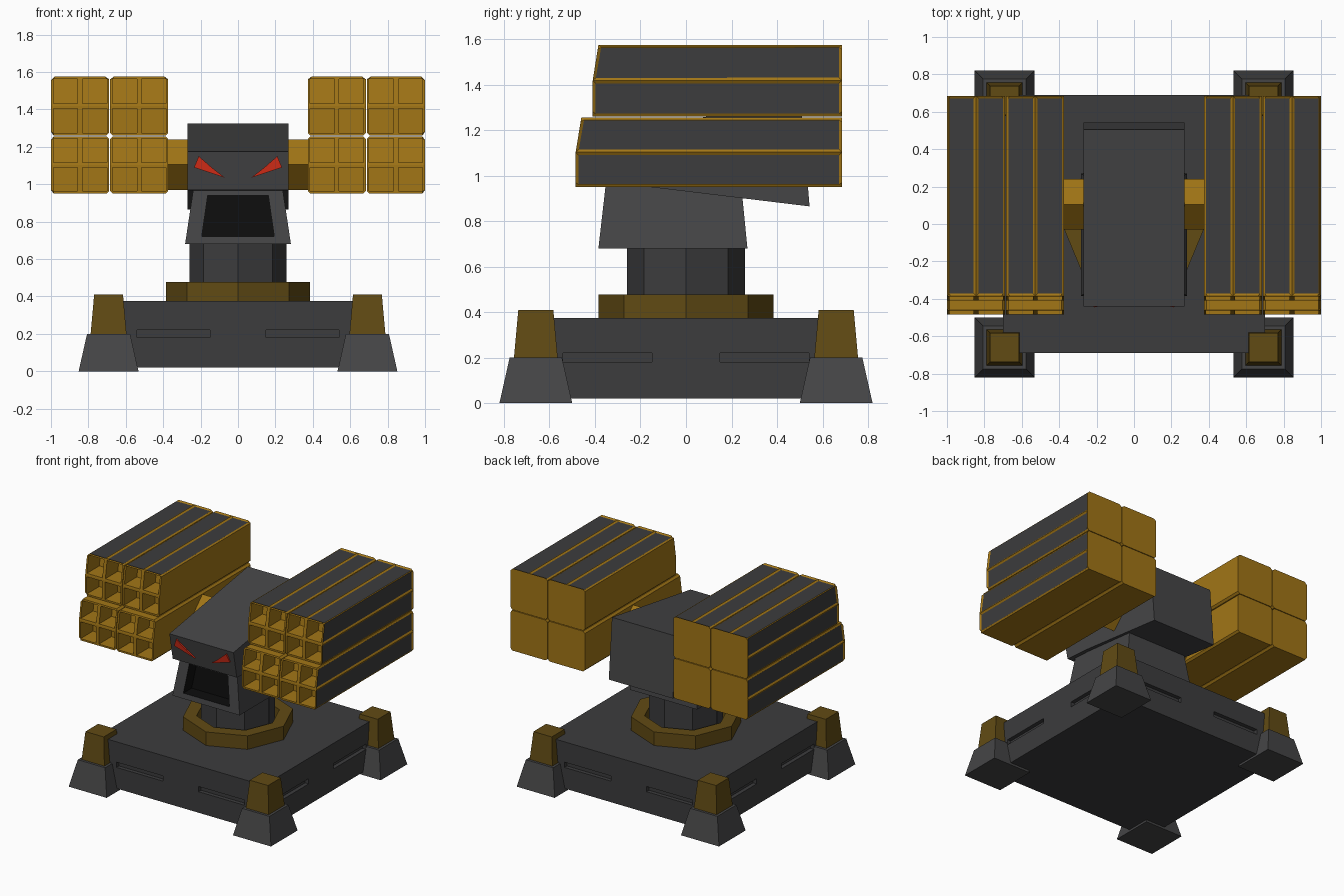
import bpy, bmesh, math
from mathutils import Vector, Matrix

if "Cube" in bpy.data.objects:
    bpy.data.objects.remove(bpy.data.objects["Cube"])


def material(name, rgb):
    m = bpy.data.materials.new(name)
    m.diffuse_color = (*rgb, 1)
    m.use_nodes = True
    m.node_tree.nodes["Principled BSDF"].inputs["Base Color"].default_value = m.diffuse_color
    return m


GOLD = material("gold", (0.36, 0.18, 0.008))
BRONZE = material("bronze", (0.12, 0.07, 0.007))
CHARCOAL = material("charcoal", (0.045, 0.045, 0.047))
STEEL = material("steel", (0.06, 0.06, 0.062))
BLACK = material("black", (0.004, 0.004, 0.004))
RED = material("red", (0.75, 0.03, 0.01))


def finish(name, bm, mats, mirror=""):
    bmesh.ops.recalc_face_normals(bm, faces=bm.faces)
    me = bpy.data.meshes.new(name)
    bm.to_mesh(me)
    bm.free()
    ob = bpy.data.objects.new(name, me)
    bpy.context.collection.objects.link(ob)
    for m in mats:
        me.materials.append(m)
    if mirror:
        mod = ob.modifiers.new("mirror", 'MIRROR')
        mod.use_axis = ['X' in mirror, 'Y' in mirror, False]
        mod.use_mirror_merge = False
    return ob


def prism(bm, profile, xs, caps=None):
    """Sweep a (y, z) profile through several x stations."""
    rings = [[bm.verts.new((x, y, z)) for y, z in profile] for x in xs]
    n = len(profile)
    for a, b in zip(rings, rings[1:]):
        for i in range(n):
            j = (i + 1) % n
            bm.faces.new((a[i], a[j], b[j], b[i]))
    for ring in (rings[0], rings[-1]):
        for cap in caps or [range(n)]:
            bm.faces.new([ring[i] for i in cap])
    bmesh.ops.recalc_face_normals(bm, faces=bm.faces)


def frustum(bm, lo, hi):
    """Box between two rectangles given as (x0, x1, y0, y1, z)."""
    res = bmesh.ops.create_cube(bm, size=2)
    for v in res["verts"]:
        x0, x1, y0, y1, z = hi if v.co.z > 0 else lo
        v.co = (x1 if v.co.x > 0 else x0, y1 if v.co.y > 0 else y0, z)


def push(bm, faces, offset):
    """Extrude faces one by one and move them by offset."""
    new = bmesh.ops.extrude_discrete_faces(bm, faces=faces)["faces"]
    bmesh.ops.translate(bm, verts=list({v for f in new for v in f.verts}), vec=offset)
    return new


# base slab with two slots on each side
bm = bmesh.new()
frustum(bm, (-.70, .70, -.69, .69, .02), (-.70, .70, -.69, .69, .375))
base = finish("base", bm, [CHARCOAL])
bm = bmesh.new()
for s in (-1, 1):
    for c in (-.345, .345):
        for size, pos in (((.39, .06, .04), (c, s * .69, .2)),
                          ((.06, .39, .04), (s * .70, c, .2))):
            bmesh.ops.create_cube(bm, size=1, matrix=Matrix.Translation(pos) @ Matrix.Diagonal((*size, 1)))
slots = finish("slot_cutter", bm, [CHARCOAL])
slots.hide_render = True
slots.hide_set(True)
cut = base.modifiers.new("slots", 'BOOLEAN')
cut.object, cut.operation, cut.solver = slots, 'DIFFERENCE', 'EXACT'


# corner feet and their caps
def foot_rect(h, z):
    return (.692 - h, .692 + h, .66 - h, .66 + h, z)


for name, lo, hi, mat in (("foot", foot_rect(.16, 0), foot_rect(.115, .2), STEEL),
                          ("foot_cap", foot_rect(.096, .2), foot_rect(.077, .41), BRONZE)):
    bm = bmesh.new()
    frustum(bm, lo, hi)
    finish(name, bm, [mat], "XY")

# octagonal turntable ring and column
bm = bmesh.new()
ring = [bm.verts.new(p) for p in ((.385, 0, .37), (.385, 0, .478), (.29, 0, .478), (.29, 0, .37))]
edges = [bm.edges.new((ring[i], ring[(i + 1) % 4])) for i in range(4)]
bmesh.ops.spin(bm, geom=ring + edges, cent=(0, 0, 0), axis=(0, 0, 1), angle=math.tau, steps=8)
bmesh.ops.remove_doubles(bm, verts=bm.verts, dist=1e-4)
finish("turntable_ring", bm, [BRONZE])
bm = bmesh.new()
bmesh.ops.create_cone(bm, cap_ends=True, segments=8, radius1=.26, radius2=.26, depth=.34,
                      matrix=Matrix.Translation((0, 0, .54)))
finish("column", bm, [CHARCOAL])

# jaw with recessed mouth
bm = bmesh.new()
frustum(bm, (-.283, .283, -.385, .27, .68), (-.237, .237, -.35, .24, .985))
bm.normal_update()
front = min(bm.faces, key=lambda f: f.calc_center_median().y)
bmesh.ops.inset_individual(bm, faces=[front], thickness=.04)
for v in front.verts:
    z, x = (.94, .162) if v.co.z > .83 else (.72, .194)
    v.co = (math.copysign(x, v.co.x), -.385 + (z - .68) * .115, z)
mouth = push(bm, [front], (0, .1, 0))[0]
for v in mouth.verts:
    for f in v.link_faces:
        f.material_index = 1
finish("jaw", bm, [STEEL, BLACK])

# wedge-shaped head
bm = bmesh.new()
prism(bm, [(-.44, 1.175), (.505, 1.325), (.543, .865), (-.2, .955), (-.40, .97)], [-.27, .27])
finish("head", bm, [STEEL])

# slanted eyes lying on the face
bm = bmesh.new()
pts = [(.21, 1.15), (.235, 1.09), (.07, 1.035), (.135, 1.085)]
eye = bm.faces.new([bm.verts.new((x, -.43 + (1.175 - z) * .195, z)) for x, z in pts])
push(bm, [eye], (0, -.02, 0))
finish("eye", bm, [RED], "X")

# diamond-section arms
bm = bmesh.new()
prism(bm, [(-.03, 1.105), (.105, 1.24), (.24, 1.105), (.105, .97)], [.2, .40])
finish("pod_arm", bm, [GOLD], "X")


# launcher boxes: 2 x 2 per side, each with four open tubes
def launcher(name, x0, x1, z0, z1, front, side_panels, top_panels):
    zm, xm, back = (z0 + z1) / 2, (x0 + x1) / 2, .685
    bm = bmesh.new()
    prism(bm, [(back, z0), (front, z0), (front, zm), (front + .025, z1), (back, z1), (back, zm)],
          [x0, xm, x1], [(0, 1, 2, 5), (5, 2, 3, 4)])
    bm.normal_update()
    tubes = [f for f in bm.faces if f.normal.y < -.9]
    sides = [f for f in bm.faces if f.normal.x > .9] if side_panels else []
    tops = [f for f in bm.faces if f.normal.z > .9] if top_panels else []
    bmesh.ops.inset_individual(bm, faces=tubes + sides + tops, thickness=.018)
    for f in sides + tops:
        f.material_index = 1
    push(bm, tubes, (0, .15, 0))
    # panels sit slightly below their frames
    for faces, off in ((sides, (-.008, 0, 0)), (tops, (0, 0, -.008))):
        bmesh.ops.translate(bm, verts=list({v for f in faces for v in f.verts}), vec=off)
    # chamfer the four long edges
    def corner(v):
        return min(abs(v.co.x - x0), abs(v.co.x - x1)) < 1e-4 and min(abs(v.co.z - z0), abs(v.co.z - z1)) < 1e-4
    long_edges = [e for e in bm.edges if all(corner(v) for v in e.verts)
                  and abs(e.verts[0].co.y - e.verts[1].co.y) > .5]
    bmesh.ops.bevel(bm, geom=long_edges, offset=.014, segments=1, affect='EDGES')
    finish(name, bm, [GOLD, CHARCOAL], "X")


for row, z0, z1, front in (("lower", .95, 1.256, -.485), ("upper", 1.261, 1.575, -.41)):
    for col, x0, x1 in (("inner", .373, .684), ("outer", .689, 1.0)):
        launcher(f"{row}_{col}_launcher", x0, x1, z0, z1, front, col == "outer", row == "upper")
